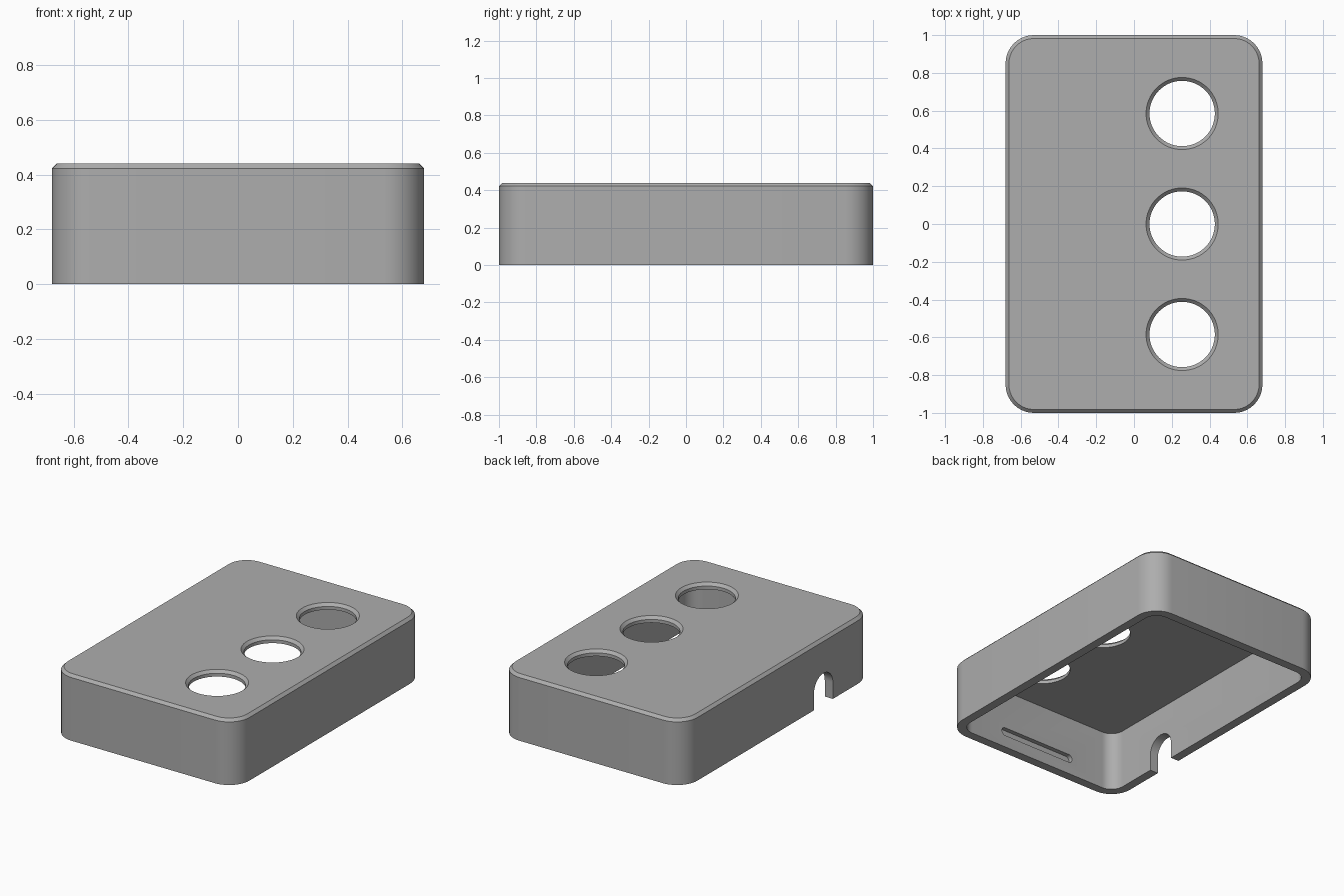
import bpy
import bmesh
from math import sin, cos, pi, radians
from mathutils import Matrix, Vector

WIDTH, LENGTH, HEIGHT = 1.36, 2.0, 0.44
WALL, CEILING, CORNER, CHAMFER = 0.06, 0.40, 0.15, 0.018

cube = bpy.data.objects.get("Cube")
if cube:
    bpy.data.objects.remove(cube, do_unlink=True)

grey = bpy.data.materials.new("plain grey")
grey.use_nodes = True
colour = (0.42, 0.42, 0.42, 1)
grey.diffuse_color = colour
grey.node_tree.nodes["Principled BSDF"].inputs["Base Color"].default_value = colour


def rounded_outline(w, h, r, steps=10):
    """Rounded rectangle centred on the origin, anticlockwise."""
    points = []
    for i, (sx, sy) in enumerate([(1, 1), (-1, 1), (-1, -1), (1, -1)]):
        for k in range(steps + 1):
            a = (i + k / steps) * pi / 2
            points.append((sx * (w / 2 - r) + r * cos(a), sy * (h / 2 - r) + r * sin(a)))
    return points


def circle(r, steps=64):
    return [(r * cos(2 * pi * k / steps), r * sin(2 * pi * k / steps)) for k in range(steps)]


def loft(name, layers, matrix=Matrix()):
    """Closed solid through a stack of (outline, height) layers."""
    bm = bmesh.new()
    rings = [[bm.verts.new((x, y, z)) for x, y in outline] for outline, z in layers]
    n = len(rings[0])
    bm.faces.new(rings[0][::-1])
    bm.faces.new(rings[-1])
    for low, high in zip(rings, rings[1:]):
        for i in range(n):
            j = (i + 1) % n
            bm.faces.new((low[i], low[j], high[j], high[i]))
    bmesh.ops.remove_doubles(bm, verts=bm.verts, dist=1e-5)
    bmesh.ops.recalc_face_normals(bm, faces=bm.faces)
    bm.transform(matrix)
    mesh = bpy.data.meshes.new(name)
    bm.to_mesh(mesh)
    bm.free()
    mesh.materials.append(grey)
    obj = bpy.data.objects.new(name, mesh)
    bpy.context.collection.objects.link(obj)
    return obj


# Outer body with a chamfered top rim
body = rounded_outline(WIDTH, LENGTH, CORNER)
rim = rounded_outline(WIDTH - 2 * CHAMFER, LENGTH - 2 * CHAMFER, CORNER - CHAMFER)
cover = loft("enclosure_cover", [(body, 0), (body, HEIGHT - CHAMFER), (rim, HEIGHT)])

# Hollow inside, open at the bottom
inner = rounded_outline(WIDTH - 2 * WALL, LENGTH - 2 * WALL, CORNER - WALL)
cutters = [loft("cavity_cutter", [(inner, -0.1), (inner, CEILING)])]

# Three countersunk button holes
for y in (-0.585, 0, 0.585):
    layers = [(circle(0.173), CEILING - 0.1), (circle(0.173), HEIGHT - CHAMFER),
              (circle(0.191), HEIGHT), (circle(0.191), HEIGHT + 0.1)]
    cutters.append(loft("button_hole_cutter", layers, Matrix.Translation((0.255, y, 0))))

# Arched cable notch through the right wall
arch = rounded_outline(0.2, 0.62, 0.0999)
turn = Matrix.Rotation(radians(90), 4, "Z") @ Matrix.Rotation(radians(90), 4, "X")
cutters.append(loft("cable_notch_cutter", [(arch, -0.1), (arch, 0.1)],
                    Matrix.Translation((-WIDTH / 2, -0.48, -0.1)) @ turn))

# Shallow rounded slot inside the front wall
slot = rounded_outline(0.57, 0.055, 0.0274)
cutters.append(loft("inner_slot_cutter", [(slot, -0.03), (slot, 0.03)],
                    Matrix.Translation((0, WALL - LENGTH / 2, 0.11))
                    @ Matrix.Rotation(radians(90), 4, "X")))

# Cut everything out of the body, then remove the cutters
for cutter in cutters:
    cutter.hide_render = True
    mod = cover.modifiers.new(cutter.name, "BOOLEAN")
    mod.operation, mod.solver, mod.object = "DIFFERENCE", "EXACT", cutter
bpy.ops.object.select_all(action="DESELECT")
cover.select_set(True)
bpy.context.view_layer.objects.active = cover
for mod in list(cover.modifiers):
    bpy.ops.object.modifier_apply(modifier=mod.name)
for cutter in cutters:
    bpy.data.objects.remove(cutter, do_unlink=True)
bpy.ops.object.shade_smooth_by_angle(angle=radians(30))
